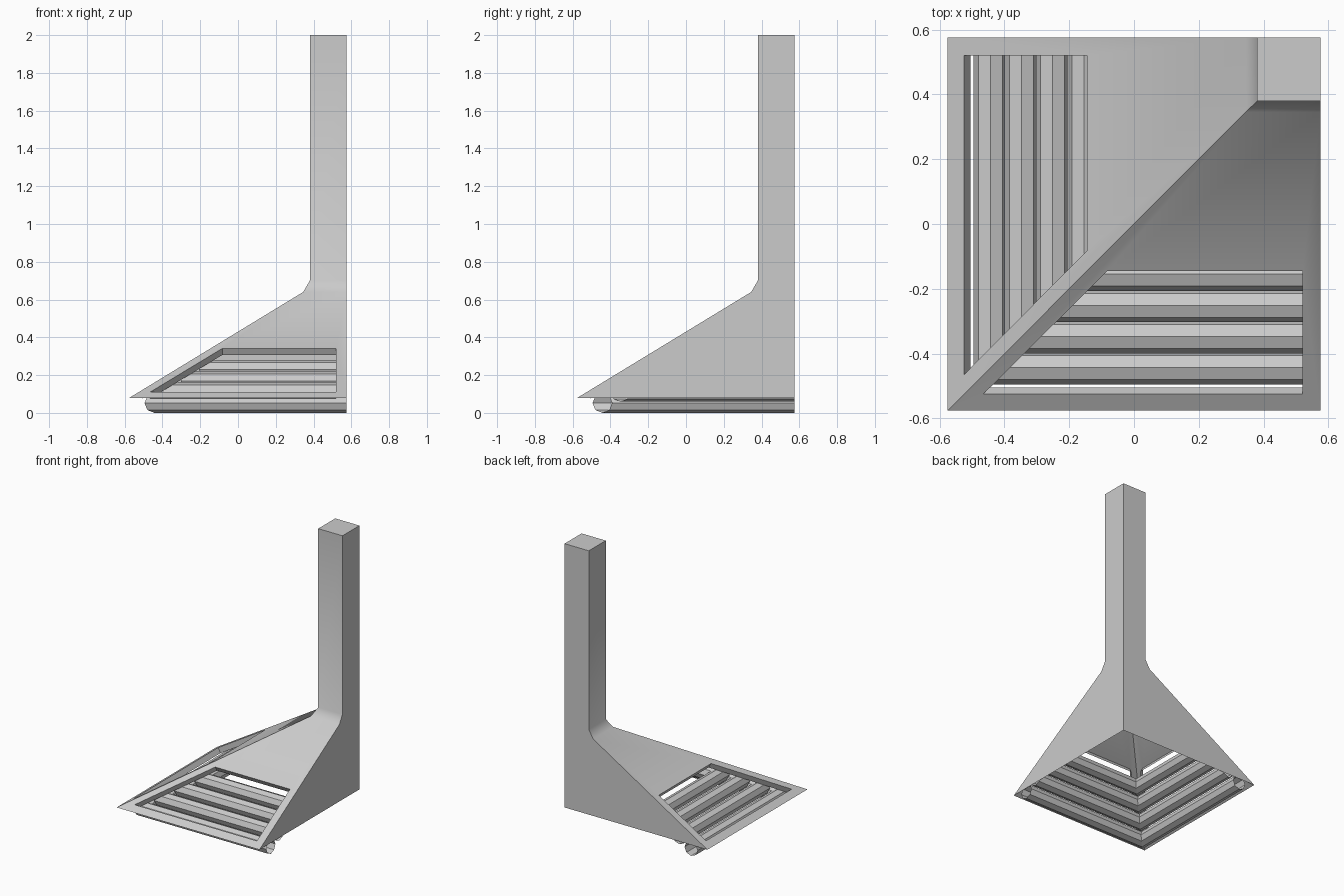
import bpy, bmesh, math

if "Cube" in bpy.data.objects:
    bpy.data.objects.remove(bpy.data.objects["Cube"])

W = 0.575                      # half width of the square footprint
PROFILE = [(-W, 0.08), (0.345, 0.64), (0.38, 0.70), (0.38, 2.0)]
RISE = (0.64 - 0.08) / (0.345 + W)
PITCH = math.atan(RISE)


def finish(name, bm, smooth=False):
    bmesh.ops.remove_doubles(bm, verts=bm.verts, dist=1e-5)
    bmesh.ops.recalc_face_normals(bm, faces=bm.faces)
    mesh = bpy.data.meshes.new(name)
    bm.to_mesh(mesh)
    bm.free()
    obj = bpy.data.objects.new(name, mesh)
    bpy.context.collection.objects.link(obj)
    if smooth:
        bpy.ops.object.select_all(action='DESELECT')
        obj.select_set(True)
        bpy.context.view_layer.objects.active = obj
        bpy.ops.object.shade_smooth_by_angle(angle=math.radians(35))
    return obj


def face(bm, pts, swap=False):
    # swap mirrors the front half across the corner diagonal
    bm.faces.new([bm.verts.new((y, x, z) if swap else (x, y, z)) for x, y, z in pts])


# Hood and chimney: two mirrored halves that share the diagonal ridge
bm = bmesh.new()
depth = 0.04
hole_xy = [(-0.465, -0.525), (0.52, -0.525), (0.52, -0.145), (-0.082, -0.145)]
hole = [(x, y, 0.08 + (y + W) * RISE) for x, y in hole_xy]
lip = [(x, y + depth * math.sin(PITCH), z - depth * math.cos(PITCH)) for x, y, z in hole]
for swap in (False, True):
    for i, ((s0, z0), (s1, z1)) in enumerate(zip(PROFILE, PROFILE[1:])):
        outer = [(s0, s0, z0), (W, s0, z0), (W, s1, z1), (s1, s1, z1)]
        if i == 0:
            # sloping panel framed around the vent opening, with an inward lip
            for k in range(4):
                n = (k + 1) % 4
                face(bm, [outer[k], outer[n], hole[n], hole[k]], swap)
                face(bm, [hole[k], hole[n], lip[n], lip[k]], swap)
        else:
            face(bm, outer, swap)
        # flat wall side
        face(bm, [(W, s0, z0), (W, W, z0), (W, W, z1), (W, s1, z1)], swap)
s, top = PROFILE[-1]
face(bm, [(s, s, top), (W, s, top), (W, W, top), (s, W, top)])
finish("chimney_hood", bm, smooth=True)

# Four mitred octagonal louvre tubes stepping up under the slope
R = 0.052
for i in range(4):
    c, zc = -0.443 + 0.096 * i, R + 0.059 * i
    bm = bmesh.new()
    ring = [(c + R * math.cos(a), zc + R * math.sin(a))
            for a in (k * math.pi / 4 for k in range(8))]
    for k in range(8):
        (u0, z0), (u1, z1) = ring[k], ring[(k + 1) % 8]
        for swap in (False, True):
            face(bm, [(u0, u0, z0), (W, u0, z0), (W, u1, z1), (u1, u1, z1)], swap)
    finish(f"louvre_tube_{i + 1}", bm)
